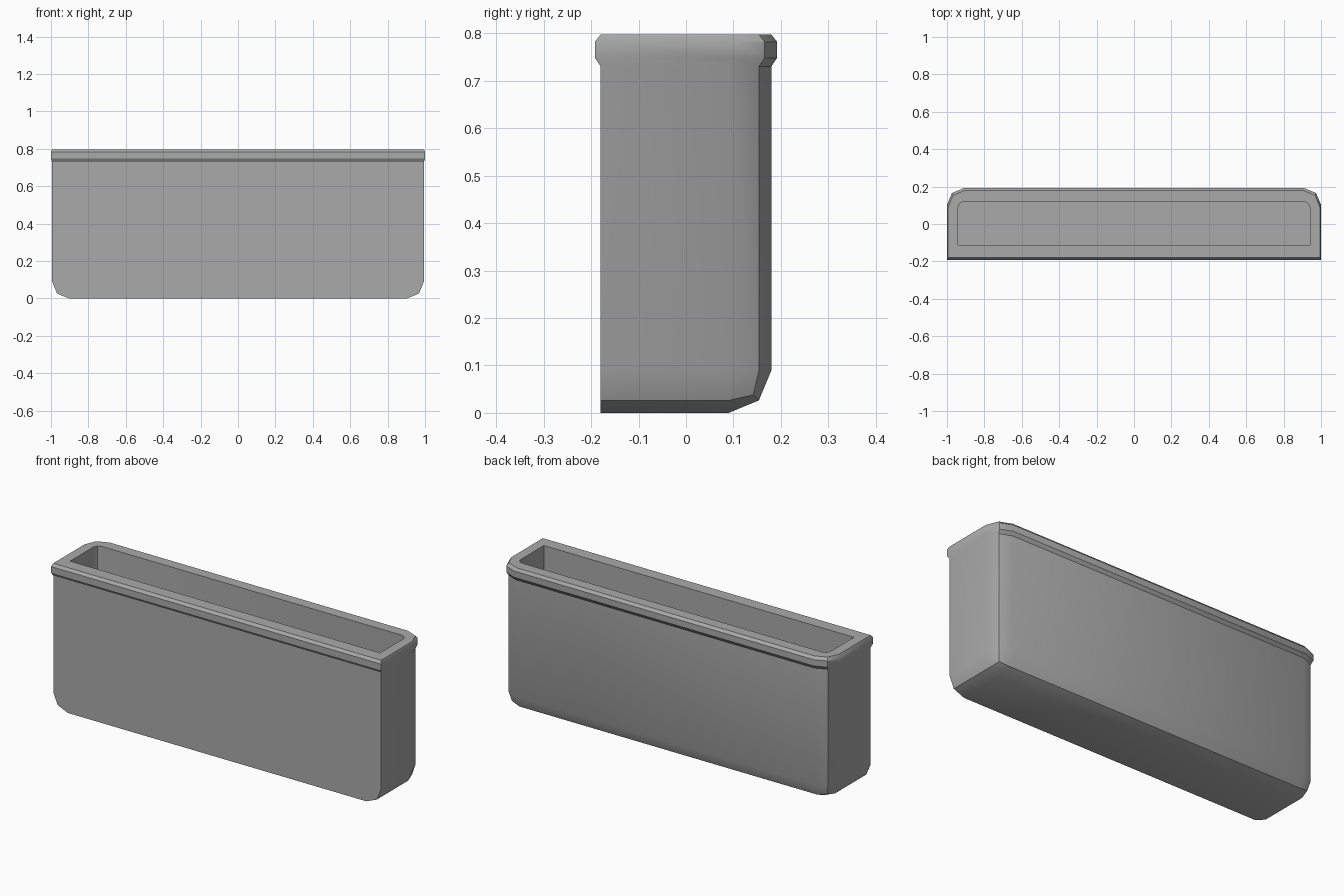
import bpy, bmesh
from mathutils import Vector

cube = bpy.data.objects.get("Cube")
if cube:
    bpy.data.objects.remove(cube, do_unlink=True)

HX, HY, BODY_TOP = 0.994, 0.18, 0.73
RADIUS = 0.09

grey = bpy.data.materials.new("plain_grey")
grey.use_nodes = True
grey.diffuse_color = (0.4, 0.4, 0.4, 1)
grey.node_tree.nodes["Principled BSDF"].inputs["Base Color"].default_value = grey.diffuse_color

# Body block
bm = bmesh.new()
bmesh.ops.create_cube(bm, size=1)
for v in bm.verts:
    v.co = Vector((v.co.x * 2 * HX, v.co.y * 2 * HY, (v.co.z + 0.5) * BODY_TOP))


def rounded(edge):
    # Back uprights, bottom back edge and bottom end edges; the front stays sharp
    mid = (edge.verts[0].co + edge.verts[1].co) / 2
    back, low, end = mid.y > 0.1, mid.z < 0.1, abs(mid.x) > 0.9
    return (back and low) or (end and low) or (back and end and mid.z < 0.6)


bmesh.ops.bevel(bm, geom=[e for e in bm.edges if rounded(e)], offset=RADIUS,
                segments=2, profile=0.5, affect='EDGES')

# Rim and hollow: raise the top face ring by ring, resizing the outline each time
top = max(bm.faces, key=lambda f: f.calc_center_median().z)
outline = [v.co.copy() for v in top.verts]


def add_ring(half_x, front, back, corner, z):
    global top
    new = bmesh.ops.extrude_discrete_faces(bm, faces=[top])
    top = new["faces"][0]
    for v, base in zip(top.verts, outline):
        side = 1 if base.x > 0 else -1
        x = side * (half_x - (HX - abs(base.x)) * corner)
        y = back - (HY - base.y) * corner if base.y > 0 else front
        v.co = Vector((x, y, z))


add_ring(1.0, -0.192, 0.192, 1, 0.748)
add_ring(1.0, -0.192, 0.192, 1, 0.782)
add_ring(0.994, -0.18, 0.18, 1, 0.797)
add_ring(0.94, -0.112, 0.12, 0.33, 0.797)
add_ring(0.94, -0.112, 0.12, 0.33, 0.07)

bmesh.ops.recalc_face_normals(bm, faces=bm.faces)
mesh = bpy.data.meshes.new("planter_box")
bm.to_mesh(mesh)
bm.free()
mesh.materials.append(grey)
box = bpy.data.objects.new("planter_box", mesh)
bpy.context.collection.objects.link(box)

# Smooth shading with sharp edges kept
bpy.context.view_layer.objects.active = box
box.select_set(True)
bpy.ops.object.shade_smooth_by_angle(angle=0.524)
